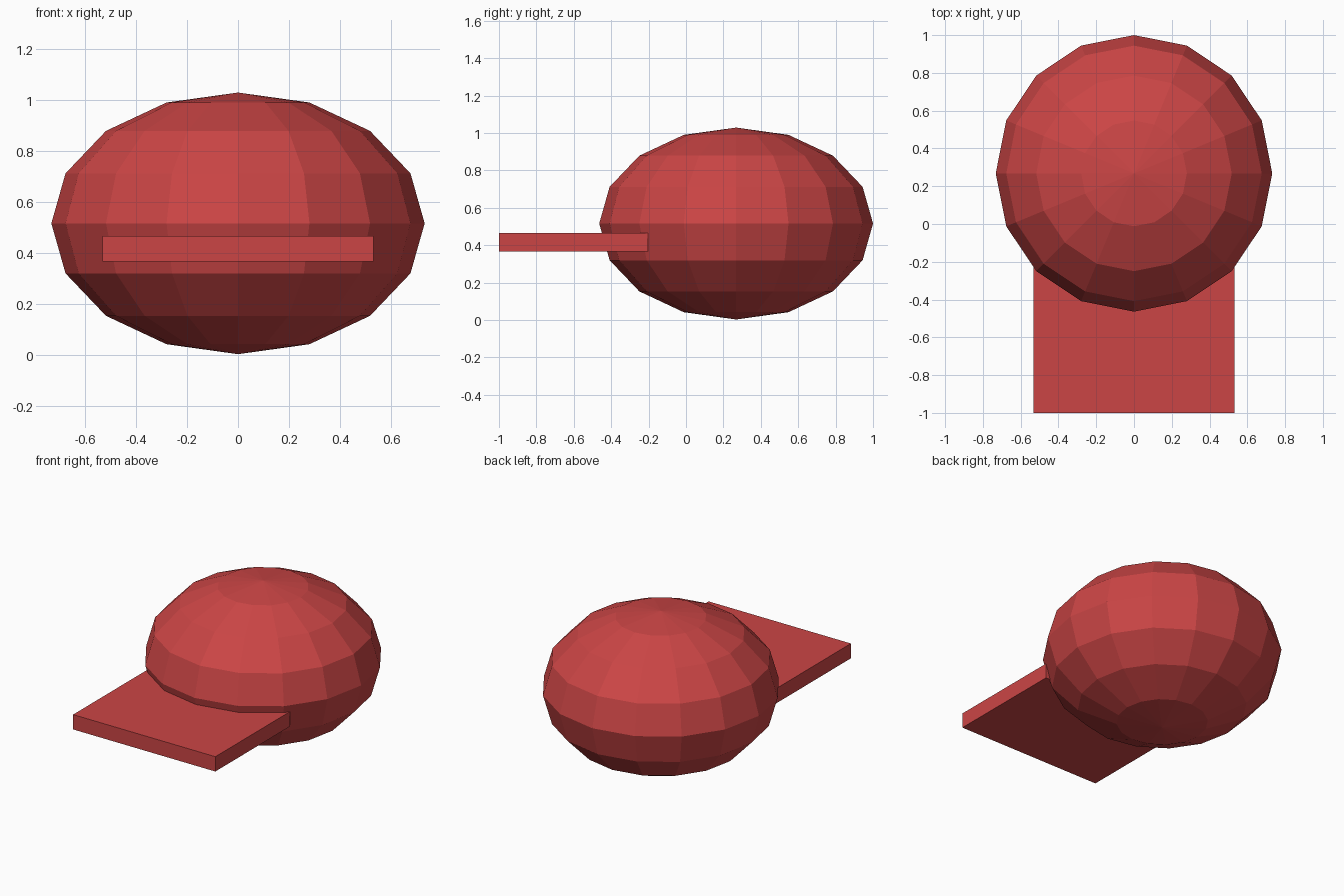
import bpy

if "Cube" in bpy.data.objects:
    bpy.data.objects.remove(bpy.data.objects["Cube"])

red = bpy.data.materials.new("red")
red.diffuse_color = (0.6, 0.06, 0.06, 1)
red.use_nodes = True
red.node_tree.nodes["Principled BSDF"].inputs["Base Color"].default_value = red.diffuse_color


def finish(name, scale):
    obj = bpy.context.object
    obj.name = name
    obj.scale = scale
    bpy.ops.object.transform_apply(location=False, rotation=False, scale=True)
    obj.data.materials.append(red)
    return obj


# Rounded cap crown: low-poly flattened ball
bpy.ops.mesh.primitive_uv_sphere_add(segments=16, ring_count=8, radius=1,
                                     location=(0, 0.268, 0.516))
finish("crown", (0.732, 0.732, 0.513))

# Flat visor running forward out of the crown
bpy.ops.mesh.primitive_cube_add(size=1, location=(0, -0.602, 0.416))
finish("visor", (1.062, 0.796, 0.1))
